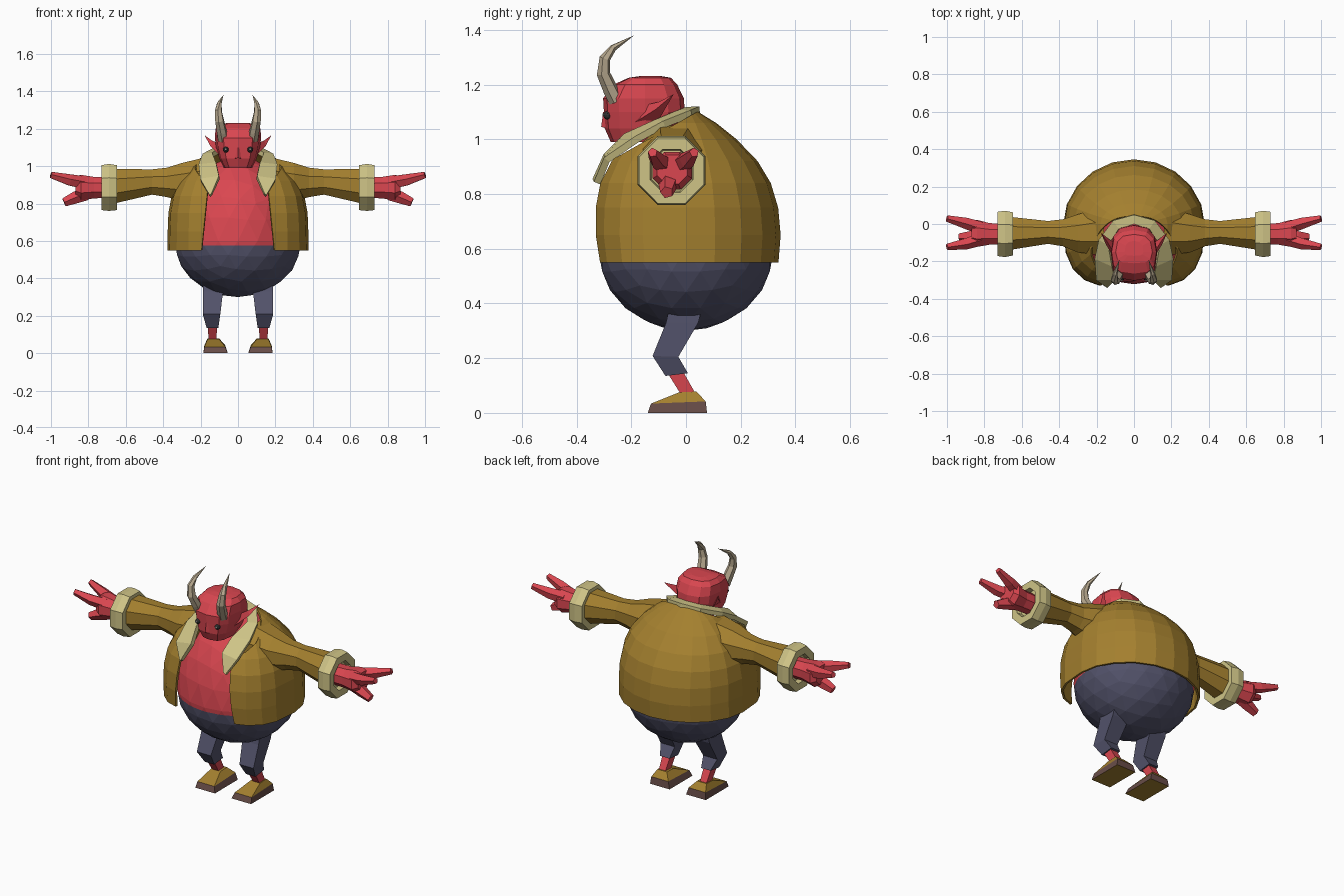
import bpy, bmesh, math
from mathutils import Vector

if "Cube" in bpy.data.objects:
    bpy.data.objects.remove(bpy.data.objects["Cube"])


def mat(name, r, g, b):
    m = bpy.data.materials.new(name)
    m.diffuse_color = (r, g, b, 1)
    m.use_nodes = True
    m.node_tree.nodes["Principled BSDF"].inputs["Base Color"].default_value = m.diffuse_color
    return m


RED = mat("red_skin", 0.70, 0.062, 0.08)
GOLD = mat("ochre_cloth", 0.37, 0.215, 0.028)
TAN = mat("cream_trim", 0.62, 0.55, 0.24)
SLATE = mat("slate_cloth", 0.085, 0.085, 0.145)
SOLE = mat("brown_sole", 0.14, 0.075, 0.065)
HORN = mat("horn_bone", 0.47, 0.39, 0.27)
DARK = mat("eye_dark", 0.03, 0.03, 0.03)
PALE = mat("eye_glint", 0.5, 0.5, 0.45)


def finish(name, bm, *mats):
    bmesh.ops.recalc_face_normals(bm, faces=bm.faces)
    me = bpy.data.meshes.new(name)
    bm.to_mesh(me)
    bm.free()
    for m in mats:
        me.materials.append(m)
    ob = bpy.data.objects.new(name, me)
    bpy.context.collection.objects.link(ob)
    return ob


def loft(rings, closed=True, caps=True):
    """Skin a list of point rings; one-point rings become tips."""
    bm = bmesh.new()
    vs = [[bm.verts.new(p) for p in r] for r in rings]
    for a, b in zip(vs, vs[1:]):
        n = len(a)
        for i in range(n if closed else n - 1):
            j = (i + 1) % n
            if len(b) == 1:
                bm.faces.new((a[i], a[j], b[0]))
            else:
                bm.faces.new((a[i], a[j], b[j], b[i]))
    if caps:
        for r in (vs[0], vs[-1]):
            if len(r) > 2:
                bm.faces.new(r)
    return bm


def spow(v, p):
    return math.copysign(abs(v) ** p, v)


def z_ring(z, xh, yf, yb, n, front=2, back=2, cy=0.0):
    """Horizontal ring with its own roundness at the front and the back."""
    pts = []
    for i in range(n):
        a = 2 * math.pi * i / n
        c, s = math.cos(a), math.sin(a)
        e = 2 / (back if s >= 0 else front)
        pts.append((xh * spow(c, e), cy + (yb - cy if s >= 0 else cy - yf) * spow(s, e), z))
    return pts


def x_ring(x, y, z, ry, rz, n=8):
    return [(x, y + ry * math.cos(math.pi * (2 * i + 1) / n),
             z + rz * math.sin(math.pi * (2 * i + 1) / n)) for i in range(n)]


def box_ring(x0, x1, y0, y1, z0, z1):
    """Four-sided ring; z0 is the front height, z1 the back height."""
    return [(x0, y0, z0), (x1, y0, z0), (x1, y1, z1), (x0, y1, z1)]


def tube(points, radii, n=5):
    """Rings square to a path; a zero radius makes a tip."""
    P = [Vector(p) for p in points]
    rings = []
    for i, (p, r) in enumerate(zip(P, radii)):
        if r == 0:
            rings.append([p])
            continue
        d = (P[min(i + 1, len(P) - 1)] - P[max(i - 1, 0)]).normalized()
        u = d.cross(Vector((0.31, 0.9, 0.2))).normalized()
        v = d.cross(u)
        rings.append([p + r * (u * math.cos(2 * math.pi * k / n) + v * math.sin(2 * math.pi * k / n))
                      for k in range(n)])
    return loft(rings)


def pair(name, make, *mats, rule=None):
    """Build a part on +x and its mirror on -x."""
    for side, sx in (("left", 1), ("right", -1)):
        bm = make()
        for v in bm.verts:
            v.co.x *= sx
        ob = finish(side + "_" + name, bm, *mats)
        if rule:
            for f in ob.data.polygons:
                f.material_index = rule(f)


# Round body: trousers below the waistline, bare belly above
bm = bmesh.new()
bmesh.ops.create_icosphere(bm, subdivisions=3, radius=1)
for v in bm.verts:
    v.co = (v.co.x * 0.34, v.co.y * 0.322, 0.6 + v.co.z * (0.3 if v.co.z < 0 else 0.45))
bmesh.ops.bisect_plane(bm, geom=bm.verts[:] + bm.edges[:] + bm.faces[:],
                       plane_co=(0, 0, 0.575), plane_no=(0, 0, 1))
for f in bm.faces:
    f.material_index = 0 if f.calc_center_median().z < 0.575 else 1
finish("belly_and_trousers", bm, SLATE, RED)

# Jacket: round shell, cut along the neckline and the open front
shape = [(0.55, 0.378, -0.333, 0.338), (0.65, 0.376, -0.346, 0.346), (0.75, 0.372, -0.343, 0.337),
         (0.84, 0.355, -0.325, 0.31), (0.92, 0.32, -0.285, 0.262), (1.0, 0.255, -0.22, 0.185),
         (1.06, 0.18, -0.14, 0.11), (1.1, 0.1, -0.06, 0.045)]
bm = loft([z_ring(z, x, f, b, 20, front=3) for z, x, f, b in shape], caps=False)
bm.verts.ensure_lookup_table()
bm.faces.new(bm.verts[-20:])
bmesh.ops.bisect_plane(bm, geom=bm.verts[:] + bm.edges[:] + bm.faces[:], plane_co=(0, -0.28, 0.92),
                       plane_no=(0, -0.5625, 1), clear_outer=True)
for s in (1, -1):
    faces = [f for f in bm.faces if f.calc_center_median().y < -0.01]
    geom = set(faces) | {e for f in faces for e in f.edges} | {v for f in faces for v in f.verts}
    bmesh.ops.bisect_plane(bm, geom=list(geom), plane_co=(s * 0.195, 0, 0.55), plane_no=(s, 0, 0.1))
gone = []
for f in bm.faces:
    c = f.calc_center_median()
    if c.y < -0.01 and abs(c.x) < 0.195 - 0.1 * (c.z - 0.55) - 0.001:
        gone.append(f)
bmesh.ops.delete(bm, geom=gone, context='FACES')
jacket = finish("jacket", bm, GOLD)
mod = jacket.modifiers.new("thickness", 'SOLIDIFY')
mod.thickness = 0.012

# Collar: strip around the neck with two lapels
outer = [(0.15, -0.325, 0.84), (0.2, -0.29, 0.925), (0.207, -0.18, 1.0), (0.185, -0.08, 1.055),
         (0.11, 0.02, 1.095), (0, 0.05, 1.108)]
inner = [(0.14, -0.33, 0.85), (0.1, -0.29, 0.94), (0.115, -0.22, 1.01), (0.135, -0.11, 1.06),
         (0.08, -0.025, 1.095), (0, 0.0, 1.105)]


def both(h):
    return h + [(-x, y, z) for x, y, z in reversed(h[:-1])]


collar = finish("collar", loft([both(outer), both(inner)], closed=False, caps=False), TAN)
mod = collar.modifiers.new("thickness", 'SOLIDIFY')
mod.thickness = 0.026
mod.offset = 0

# Sleeves, cuffs, palms
pair("sleeve", lambda: loft([x_ring(*r) for r in (
    (0.16, -0.04, 0.93, 0.14, 0.13), (0.3, -0.05, 0.915, 0.11, 0.11), (0.38, -0.047, 0.913, 0.078, 0.085),
    (0.46, -0.045, 0.915, 0.066, 0.073), (0.66, -0.05, 0.893, 0.095, 0.1))]), GOLD)
pair("cuff", lambda: loft([x_ring(*r) for r in (
    (0.648, -0.053, 0.885, 0.125, 0.13), (0.69, -0.053, 0.886, 0.134, 0.136),
    (0.73, -0.053, 0.885, 0.128, 0.13), (0.73, -0.053, 0.885, 0.085, 0.085),
    (0.7, -0.053, 0.885, 0.08, 0.08))]), TAN)
pair("palm", lambda: loft([x_ring(*r) for r in (
    (0.69, -0.053, 0.885, 0.06, 0.06), (0.77, -0.053, 0.885, 0.062, 0.062),
    (0.84, -0.05, 0.885, 0.078, 0.074), (0.87, -0.05, 0.89, 0.06, 0.058))]), RED)

# Two fingers and a thumb on each hand
for name, path, rad in (
        ("front_finger", [(0.82, -0.08, 0.91), (0.9, -0.105, 0.925), (1.0, -0.122, 0.952)], (0.036, 0.032, 0.018)),
        ("back_finger", [(0.82, -0.02, 0.91), (0.9, 0.005, 0.925), (1.0, 0.03, 0.952)], (0.036, 0.032, 0.018)),
        ("thumb", [(0.81, -0.06, 0.85), (0.87, -0.066, 0.832), (0.93, -0.07, 0.806)], (0.035, 0.034, 0.024))):
    pair(name, lambda: tube(path, rad), RED)

# Head
finish("head", loft([z_ring(*r, 12, 3, 2.6, -0.15) for r in (
    (0.99, 0.075, -0.275, -0.09), (1.04, 0.1, -0.297, -0.04), (1.1, 0.117, -0.3, -0.004),
    (1.15, 0.124, -0.303, -0.008), (1.2, 0.12, -0.265, -0.032), (1.225, 0.098, -0.21, -0.055),
    (1.231, 0.05, -0.17, -0.09))]), RED)
# Nose ridge
finish("nose", loft([[(-0.012, -0.295, 1.1), (0.012, -0.295, 1.1), (0, -0.303, 1.1)],
                     [(-0.025, -0.285, 1.04), (0.025, -0.285, 1.04), (0, -0.31, 1.045)]]), RED)
# Pointed ears
pair("ear", lambda: loft([[(0.1, -0.19, 1.06), (0.11, -0.15, 1.125), (0.105, -0.1, 1.07)],
                          [(0.15, -0.11, 1.11), (0.14, -0.1, 1.137), (0.135, -0.08, 1.105)],
                          [(0.178, -0.045, 1.165)]]), RED)
# Curved horns
pair("horn", lambda: tube([(0.08, -0.255, 1.14), (0.086, -0.275, 1.18), (0.098, -0.302, 1.24),
                           (0.105, -0.297, 1.295), (0.1, -0.265, 1.335), (0.078, -0.19, 1.38)],
                          (0.028, 0.028, 0.025, 0.02, 0.013, 0), 6), HORN)


# Eyes with small glints
def ball(c, r):
    bm = bmesh.new()
    bmesh.ops.create_icosphere(bm, subdivisions=2, radius=r)
    bmesh.ops.translate(bm, verts=bm.verts, vec=c)
    return bm


pair("eye", lambda: ball((0.065, -0.287, 1.088), 0.016), DARK)
pair("eye_glint", lambda: ball((0.065, -0.3, 1.09), 0.006), PALE)

# Legs: trouser leg, shin, shoe and sole
pair("trouser_leg", lambda: loft([
    box_ring(0.07, 0.185, -0.055, 0.065, 0.41, 0.41), box_ring(0.08, 0.188, -0.073, 0.045, 0.33, 0.33),
    box_ring(0.095, 0.188, -0.122, -0.028, 0.208, 0.205),
    box_ring(0.105, 0.168, -0.075, 0.007, 0.135, 0.145)]), SLATE)
pair("shin", lambda: loft([box_ring(0.112, 0.162, -0.07, -0.01, 0.15, 0.15),
                           box_ring(0.115, 0.157, -0.02, 0.035, 0.07, 0.07)]), RED)
pair("shoe", lambda: loft([box_ring(0.068, 0.18, -0.128, 0.072, 0.034, 0.042),
                           box_ring(0.1, 0.163, -0.025, 0.038, 0.075, 0.078)]), GOLD)
pair("sole", lambda: loft([box_ring(0.055, 0.185, -0.14, 0.077, 0, 0),
                           box_ring(0.068, 0.18, -0.128, 0.072, 0.034, 0.042)]),
     SOLE, GOLD, rule=lambda f: 1 if f.center.z < 0.001 else 0)
